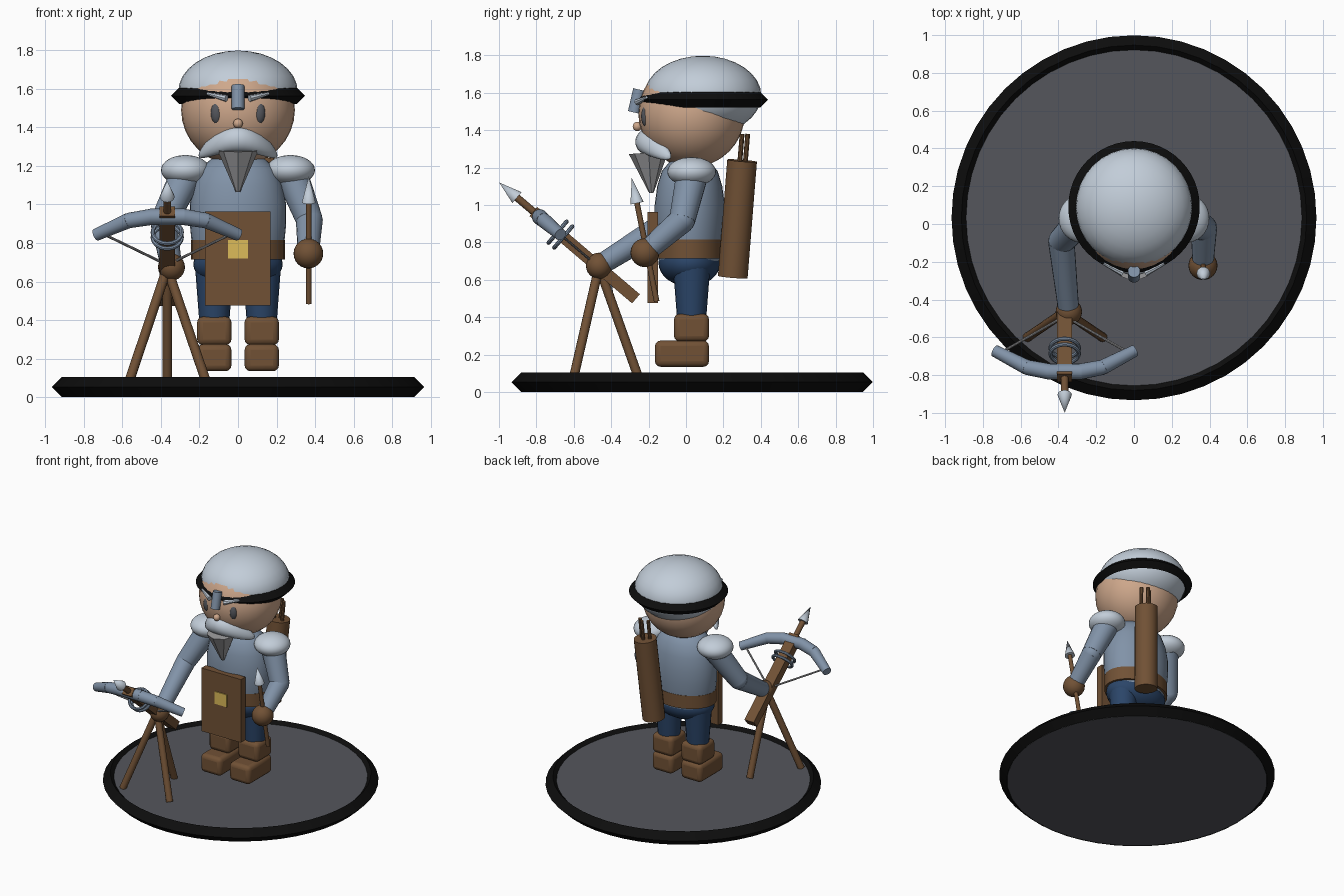
import bpy, math
from mathutils import Vector

if "Cube" in bpy.data.objects:
    bpy.data.objects.remove(bpy.data.objects["Cube"])


def material(name, r, g, b):
    m = bpy.data.materials.new(name)
    m.diffuse_color = (r, g, b, 1)
    m.use_nodes = True
    m.node_tree.nodes["Principled BSDF"].inputs["Base Color"].default_value = m.diffuse_color
    return m


STEEL = material("light_steel", 0.54, 0.61, 0.69)
MAIL = material("blue_grey", 0.22, 0.29, 0.39)
BLACK = material("black", 0.004, 0.004, 0.004)
STONE = material("dark_grey", 0.09, 0.094, 0.108)
SKIN = material("skin", 0.62, 0.39, 0.26)
LEATHER = material("brown", 0.165, 0.083, 0.036)
CLOTH = material("navy_blue", 0.024, 0.06, 0.14)
GOLD = material("gold", 0.72, 0.5, 0.1)
BEARD = material("mid_grey", 0.33, 0.33, 0.34)


def finish(name, mat, smooth=True):
    o = bpy.context.object
    o.name = name
    o.data.materials.append(mat)
    if smooth:
        bpy.ops.object.transform_apply(location=False, rotation=False, scale=True)
        bpy.ops.object.shade_smooth_by_angle(angle=math.radians(35))
    return o


def ball(name, mat, loc, rad, rot=(0, 0, 0), seg=32):
    bpy.ops.mesh.primitive_uv_sphere_add(segments=seg, ring_count=seg // 2, radius=1, location=loc, rotation=rot)
    bpy.context.object.scale = rad if isinstance(rad, tuple) else (rad,) * 3
    return finish(name, mat)


def rod(name, mat, a, b, r1, r2=None, seg=20, smooth=True):
    """Cylinder or cone from point a to point b."""
    a, b = Vector(a), Vector(b)
    d = b - a
    bpy.ops.mesh.primitive_cone_add(vertices=seg, radius1=r1, radius2=r1 if r2 is None else r2,
                                    depth=d.length, location=(a + b) / 2)
    bpy.context.object.rotation_euler = d.to_track_quat('Z', 'Y').to_euler()
    return finish(name, mat, smooth)


def box(name, mat, lo, hi, bevel=0.0, rot=(0, 0, 0)):
    lo, hi = Vector(lo), Vector(hi)
    bpy.ops.mesh.primitive_cube_add(size=1, location=(lo + hi) / 2, rotation=rot)
    o = bpy.context.object
    o.scale = hi - lo
    finish(name, mat)
    if bevel:
        m = o.modifiers.new("bevel", 'BEVEL')
        m.width, m.segments = bevel, 3
    return o


def ring(name, mat, loc, major, minor, sides=4, rot=(0, 0, 0)):
    bpy.ops.mesh.primitive_torus_add(major_segments=48, minor_segments=sides, major_radius=major,
                                     minor_radius=minor, location=loc, rotation=rot)
    return finish(name, mat)


def lathe(name, mat, prof, loc, sy, seg=32):
    verts, faces, n = [], [], len(prof)
    for i in range(seg):
        t = 2 * math.pi * i / seg
        verts += [(r * math.cos(t), r * sy * math.sin(t), z) for r, z in prof]
    for i in range(seg):
        j = (i + 1) % seg
        faces += [(i * n + k, j * n + k, j * n + k + 1, i * n + k + 1) for k in range(n - 1)]
    me = bpy.data.meshes.new(name)
    me.from_pydata(verts, [], faces)
    o = bpy.data.objects.new(name, me)
    o.location = loc
    bpy.context.collection.objects.link(o)
    bpy.ops.object.select_all(action='DESELECT')
    o.select_set(True)
    bpy.context.view_layer.objects.active = o
    return finish(name, mat)


# Round base
rod("base_disc", STONE, (0, 0.033, 0.003), (0, 0.033, 0.08), 0.912, seg=32)
ring("base_rim", BLACK, (0, 0.033, 0.053), 0.914, 0.052)

# Boots and legs
for s, side in ((-1, "left"), (1, "right")):
    x = 0.123 * s
    box(side + "_foot", LEATHER, (x - 0.089, -0.166, 0.135), (x + 0.089, 0.123, 0.275), 0.03)
    box(side + "_boot_cuff", LEATHER, (x - 0.089, -0.064, 0.27), (x + 0.089, 0.123, 0.418), 0.03)
    rod(side + "_leg", CLOTH, (x, 0.03, 0.38), (x, 0.03, 0.68), 0.077, 0.1)

# Body
ball("hips", CLOTH, (0, 0.018, 0.69), (0.232, 0.165, 0.125))
lathe("torso", MAIL, [(0.0, 0.70), (0.22, 0.70), (0.24, 0.8), (0.25, 0.9), (0.25, 1.0), (0.232, 1.1),
                      (0.2, 1.18), (0.14, 1.235), (0.07, 1.262), (0.0, 1.27)], (0, 0.02, 0), 0.75)
lathe("belt", LEATHER, [(0, 0.715), (0.243, 0.715), (0.243, 0.815), (0, 0.815)], (0, 0.019, 0), 0.76)
box("apron_board", LEATHER, (-0.17, -0.205, 0.475), (0.168, -0.15, 0.963))
box("buckle", GOLD, (-0.052, -0.212, 0.72), (0.052, -0.2, 0.815))

# Head, cap and band
ball("head", SKIN, (0, 0.03, 1.49), (0.295, 0.285, 0.288))
ball("cap", STEEL, (0, 0.09, 1.585), (0.31, 0.313, 0.213))
ring("cap_band", BLACK, (0, 0.091, 1.563), 0.307, 0.041)
rod("nose_guard", MAIL, (0, -0.278, 1.495), (0, -0.25, 1.617), 0.033)
ball("nose", SKIN, (0, -0.26, 1.42), 0.025, seg=16)
for s in (-1, 1):
    ball("eye", STONE, (0.11 * s, -0.212, 1.475), (0.032, 0.028, 0.058), seg=20)
    rod("eyebrow", STEEL, (0.16 * s, -0.21, 1.575), (0.06 * s, -0.26, 1.55), 0.008, 0.018, seg=8)

# Moustache bent back and down, and pointed beard
m = ball("moustache", STEEL, (0, -0.205, 1.338), (0.205, 0.066, 0.068))
for v in m.data.vertices:
    q = v.co.x ** 2
    v.co.y += 2.8 * q
    v.co.z -= 2.0 * q
rod("beard_point", BEARD, (0, -0.2, 1.28), (0, -0.185, 1.065), 0.106, 0.012, seg=8, smooth=False)

# Shoulders, arms and hands
arms = {"left": ((-0.27, 0.03, 1.15), (-0.385, -0.09, 0.91), (-0.345, -0.465, 0.675), 0.07),
        "right": ((0.28, 0.03, 1.15), (0.37, -0.02, 0.92), (0.365, -0.22, 0.745), 0.077)}
for side, (sh, el, ha, r) in arms.items():
    ball(side + "_shoulder_plate", STEEL, (math.copysign(0.272, sh[0]), 0.03, 1.178), (0.127, 0.13, 0.078))
    rod(side + "_upper_arm", MAIL, sh, el, 0.085, 0.07)
    ball(side + "_elbow", MAIL, el, 0.069, seg=20)
    rod(side + "_forearm", MAIL, el, ha, 0.07, 0.055)
    ball(side + "_hand", LEATHER, ha, r, seg=24)

# Hand-held arrow
rod("arrow_shaft", LEATHER, (0.367, -0.157, 0.485), (0.367, -0.262, 1.01), 0.015, seg=12)
rod("arrow_head", STEEL, (0.367, -0.262, 1.01), (0.367, -0.29, 1.145), 0.036, 0, seg=16)

# Quiver with arrows
rod("quiver", LEATHER, (0.1, 0.25, 0.615), (0.14, 0.3, 1.237), 0.08, seg=24)
for dx, dy in ((0, 0.02), (0.035, -0.01), (-0.035, -0.01)):
    rod("quiver_arrow", LEATHER, (0.14 + dx, 0.295 + dy, 1.2), (0.148 + dx, 0.31 + dy, 1.38), 0.013, seg=10)

# Tripod
CX = -0.367
for fx, fy in ((-0.565, -0.6), (-0.165, -0.6), (CX, -0.255)):
    rod("tripod_leg", LEATHER, (fx, fy, 0.08), (CX, -0.465, 0.67), 0.025, seg=12)

# Crossbow, laid out along a rising line; t is distance forward, x is sideways
U = Vector((0, -0.762, 0.648))
REAR = Vector((CX, -0.275, 0.505))


def along(t, x=0.0):
    return REAR + U * t + Vector((x, 0, 0))


tilt = math.atan2(U.z, -U.y)
mid = along(0.35)
half = Vector((0.04, 0.36, 0.032))
box("crossbow_stock", LEATHER, mid - half, mid + half, rot=(-tilt, 0, 0))
rod("bolt_shaft", LEATHER, along(0.4), along(0.84), 0.02, seg=12)
rod("bolt_head", STEEL, along(0.825), along(0.95), 0.038, 0, seg=16)
rod("bow_center", MAIL, along(0.665, -0.09), along(0.665, 0.09), 0.042)
for s in (-1, 1):
    rod("bow_inner_limb", MAIL, along(0.665, 0.08 * s), along(0.635, 0.2 * s), 0.042, 0.04)
    ball("bow_joint", MAIL, along(0.635, 0.2 * s), 0.039, seg=16)
    rod("bow_outer_limb", MAIL, along(0.635, 0.2 * s), along(0.52, 0.37 * s), 0.04, 0.032)
    rod("bow_string", BEARD, along(0.53, 0.335 * s), along(0.28), 0.007, seg=8)
for t in (0.5, 0.54):
    ring("stock_ring", MAIL, along(t), 0.075, 0.011, 8, rot=(math.pi / 2 - tilt, 0, 0))
rod("trigger", MAIL, along(0.18) - Vector((0, 0, 0.01)), along(0.15) - Vector((0, 0.01, 0.09)), 0.012, seg=10)
